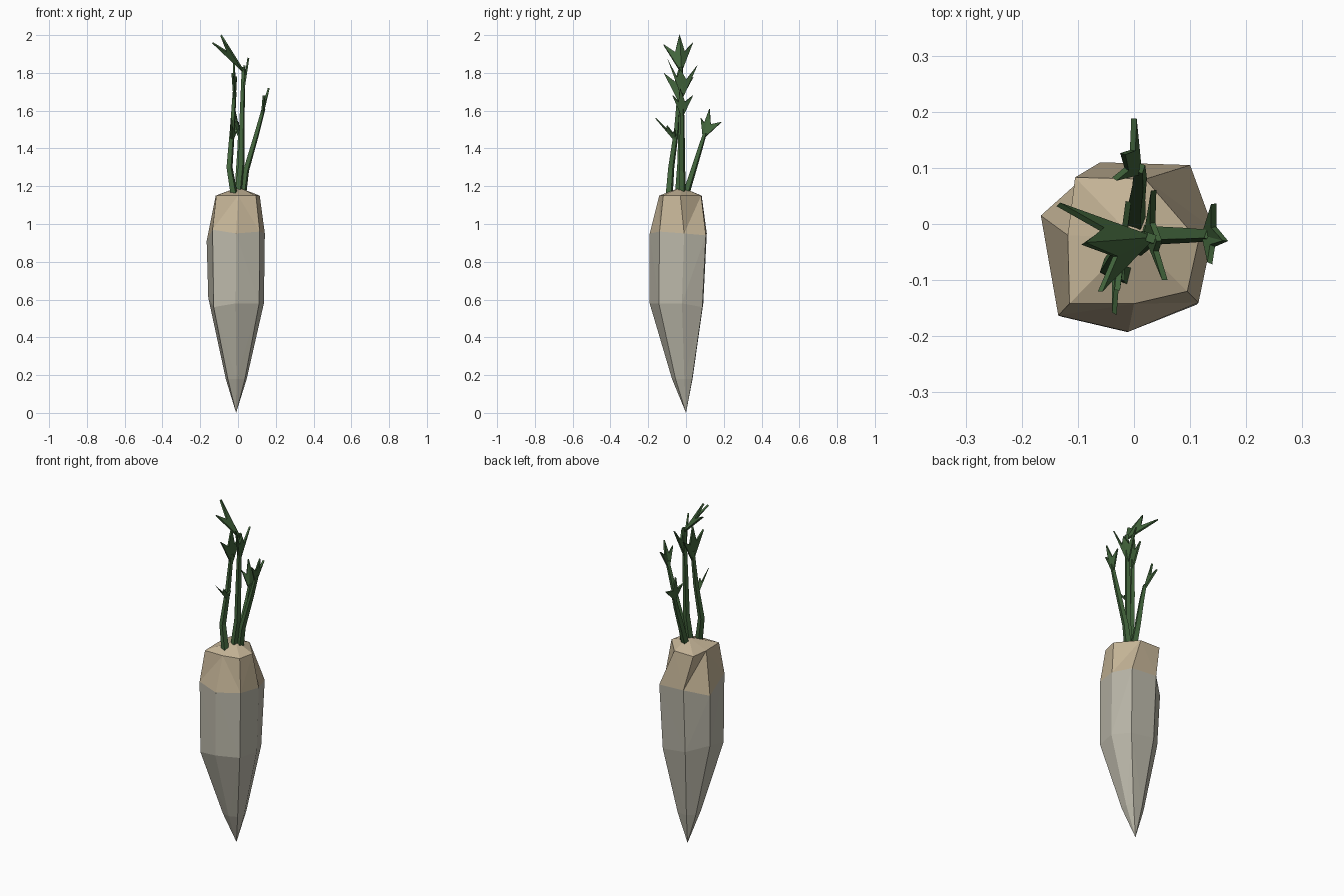
import bpy, bmesh
from mathutils import Vector

if "Cube" in bpy.data.objects:
    bpy.data.objects.remove(bpy.data.objects["Cube"])


def material(name, rgb):
    m = bpy.data.materials.new(name)
    m.diffuse_color = (*rgb, 1)
    m.use_nodes = True
    m.node_tree.nodes["Principled BSDF"].inputs["Base Color"].default_value = m.diffuse_color
    return m


SKIN = material("pale_skin", (0.50, 0.48, 0.40))
CROWN = material("tan_crown", (0.56, 0.46, 0.31))
GREEN = material("leaf_green", (0.055, 0.13, 0.045))


def finish(bm, name, mats):
    bmesh.ops.recalc_face_normals(bm, faces=bm.faces)
    me = bpy.data.meshes.new(name)
    bm.to_mesh(me)
    bm.free()
    for m in mats:
        me.materials.append(m)
    ob = bpy.data.objects.new(name, me)
    bpy.context.collection.objects.link(ob)
    return ob


def bridge(bm, a, b):
    n = len(a)
    return [bm.faces.new((a[i], a[(i + 1) % n], b[(i + 1) % n], b[i])) for i in range(n)]


def fan(bm, ring, tip):
    n = len(ring)
    return [bm.faces.new((ring[i], ring[(i + 1) % n], tip)) for i in range(n)]


# Root: irregular seven-sided rings
shoulder = [(-.06, .11), (.10, .105), (.142, -.01), (.115, -.14), (-.01, -.192), (-.135, -.163), (-.166, .015)]
crown = [(-.105, .083), (.02, .08), (.115, -.03), (.095, -.12), (0, -.142), (-.115, -.142), (-.118, -.02)]
shoulder_z = [.95, .94, .95, .96, .95, .97, .91]
mid_z = [.58, .56, .58, .58, .58, .56, .61]

bm = bmesh.new()
low = [bm.verts.new((x * .36 - .005, y * .36 - .005, .18)) for x, y in shoulder]
mid = [bm.verts.new((x * .93 - .003 + (.008 if x > .1 else 0), y * .94 - .012, z))
       for (x, y), z in zip(shoulder, mid_z)]
wide = [bm.verts.new((x, y, z)) for (x, y), z in zip(shoulder, shoulder_z)]
top = [bm.verts.new((x, y, 1.15)) for x, y in crown]
fan(bm, low, bm.verts.new((-.01, 0, 0)))
bridge(bm, low, mid)
bridge(bm, mid, wide)
tan = bridge(bm, wide, top) + fan(bm, top, bm.verts.new((0, -.025, 1.195)))
for f in tan:
    f.material_index = 1
bmesh.ops.triangulate(bm, faces=[f for f in bm.faces if len(f.verts) == 4])
finish(bm, "root", [SKIN, CROWN])


# Stem: four-sided tapering tube along a path
def stem(name, path, r0=.019, r1=.010):
    bm = bmesh.new()
    prev = None
    for i, (x, y, z) in enumerate(path):
        r = r0 + (r1 - r0) * i / (len(path) - 1)
        ring = [bm.verts.new((x + a * r, y + b * r, z)) for a, b in ((1, .5), (-.5, 1), (-1, -.5), (.5, -1))]
        if prev:
            bridge(bm, prev, ring)
        else:
            bm.faces.new(ring)
        prev = ring
    bm.faces.new(prev)
    finish(bm, name, [GREEN])


# Leaf: thin blade with three points and notches between them
def leaf(name, base, left, middle, right):
    b, l, m, r = (Vector(p) for p in (base, left, middle, right))
    nl = b + (l + m - 2 * b) * .31
    nr = b + (r + m - 2 * b) * .31
    bm = bmesh.new()
    vb, vl, vnl, vm, vnr, vr = (bm.verts.new(p) for p in (b, l, nl, m, nr, r))
    for f in ((vb, vl, vnl), (vb, vnl, vm), (vb, vm, vnr), (vb, vnr, vr)):
        bm.faces.new(f)
    ob = finish(bm, name, [GREEN])
    sol = ob.modifiers.new("thickness", 'SOLIDIFY')
    sol.thickness = .01
    sol.offset = 0


stem("tall_stem", [(0, -.04, 1.15), (.018, -.03, 1.32), (.022, -.025, 1.58), (.03, -.025, 1.83)])
stem("front_stem", [(-.018, -.09, 1.14), (-.045, -.078, 1.3), (-.03, -.05, 1.5), (-.018, -.035, 1.7)])
stem("right_stem", [(.025, -.02, 1.16), (.042, -.02, 1.28), (.10, -.02, 1.48), (.135, -.02, 1.61)])
stem("back_stem", [(.002, 0, 1.16), (.004, .035, 1.27), (.01, .075, 1.4), (.01, .10, 1.48)])

leaf("tall_leaf", (.035, -.025, 1.80), (-.135, .035, 1.96), (-.09, -.035, 2.0), (-.06, -.12, 1.95))
leaf("tall_side_leaf", (.022, -.02, 1.66), (.055, -.10, 1.88), (.045, -.03, 1.82), (.035, .06, 1.84))
leaf("front_top_leaf", (-.018, -.035, 1.64), (-.03, -.118, 1.80), (-.022, -.03, 1.85), (-.01, .04, 1.78))
leaf("front_low_leaf", (-.035, -.05, 1.43), (-.035, -.16, 1.56), (-.02, -.10, 1.52), (-.005, -.06, 1.50))
leaf("right_leaf", (.125, -.02, 1.56), (.135, -.07, 1.68), (.163, -.03, 1.72), (.142, .036, 1.68))
leaf("back_leaf", (.01, .09, 1.45), (-.035, .08, 1.56), (-.02, .125, 1.61), (0, .188, 1.54))
